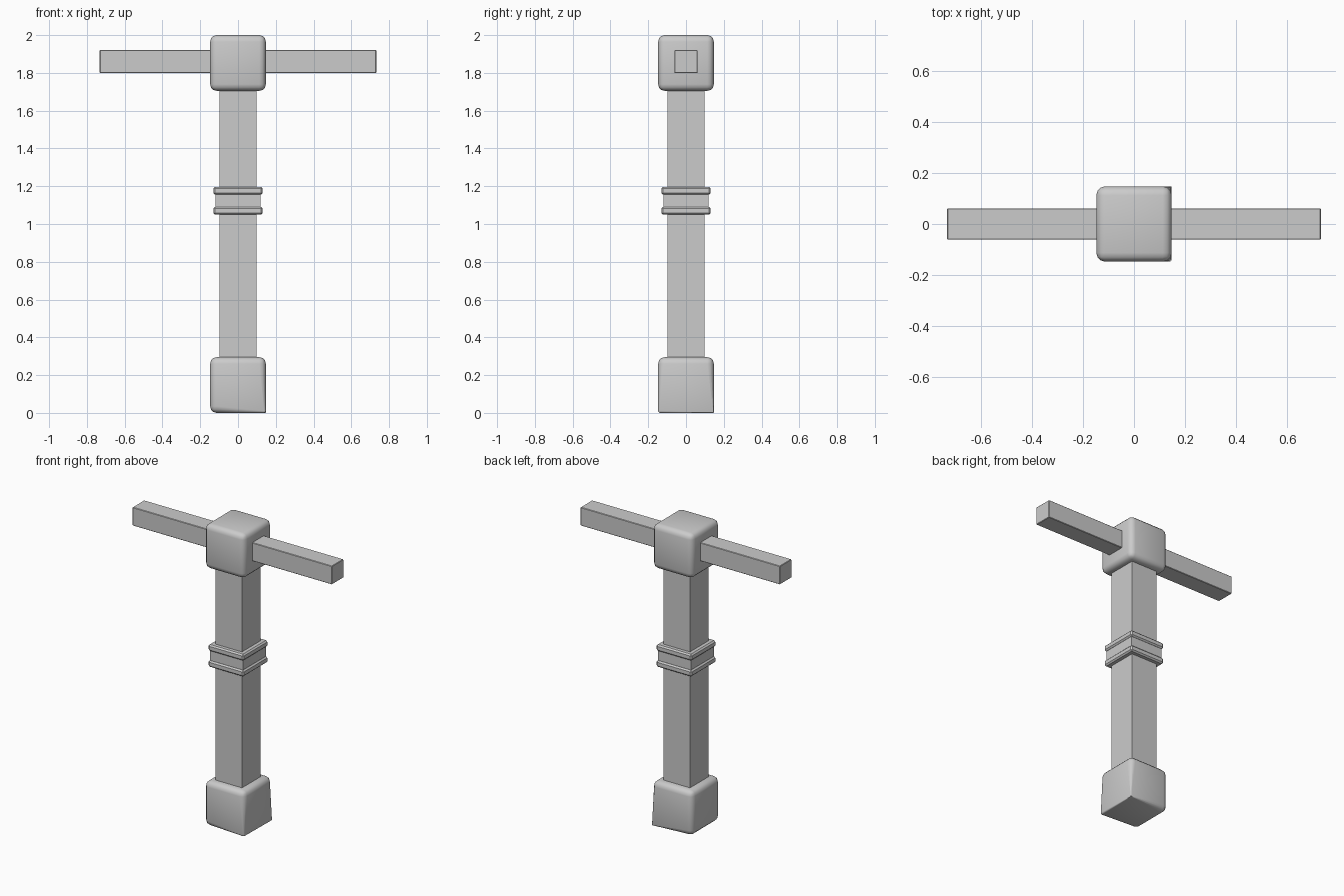
import bpy, bmesh
from mathutils import Vector

if "Cube" in bpy.data.objects:
    bpy.data.objects.remove(bpy.data.objects["Cube"])


def box(name, size, center, bevel=0.0, segments=1, pinch=(), smooth=False):
    """Box with rounded edges; pinch = [(corner signs, amount)] pulls a corner back to sharp."""
    bm = bmesh.new()
    bmesh.ops.create_cube(bm, size=1)
    bmesh.ops.scale(bm, vec=size, verts=bm.verts)
    if bevel:
        bmesh.ops.bevel(bm, geom=bm.edges[:], offset=bevel, segments=segments,
                        profile=0.5, affect='EDGES')
    for signs, amount in pinch:
        corner = Vector([s * d / 2 for s, d in zip(signs, size)])
        for v in bm.verts:
            if (v.co - corner).length < bevel * 2:
                v.co = v.co.lerp(corner, amount)
    bmesh.ops.recalc_face_normals(bm, faces=bm.faces[:])
    mesh = bpy.data.meshes.new(name)
    bm.to_mesh(mesh)
    bm.free()
    obj = bpy.data.objects.new(name, mesh)
    obj.location = center
    bpy.context.collection.objects.link(obj)
    if smooth:
        bpy.ops.object.select_all(action='DESELECT')
        obj.select_set(True)
        bpy.context.view_layer.objects.active = obj
        bpy.ops.object.shade_smooth_by_angle(angle=0.7)
    return obj


# Upright shaft
box("post", (0.196, 0.196, 1.5), (0, 0, 1.0))

# Rounded end blocks; the lower one has sharper corners on its right side
box("top_block", (0.295, 0.295, 0.295), (0, 0, 1.8525), 0.035, 3, smooth=True)
box("bottom_block", (0.295, 0.295, 0.295), (0, 0, 0.1475), 0.035, 3,
    pinch=[((1, 1, -1), 0.9), ((1, -1, -1), 0.7)], smooth=True)

# Crossbar through the top block
box("crossbar", (1.464, 0.122, 0.122), (0, 0, 1.86), 0.003)

# Collar: a band between two chamfered flanges
box("collar_band", (0.24, 0.24, 0.11), (0, 0, 1.122))
for name, z in (("collar_upper_flange", 1.176), ("collar_lower_flange", 1.07)):
    box(name, (0.26, 0.26, 0.042), (0, 0, z), 0.009)
